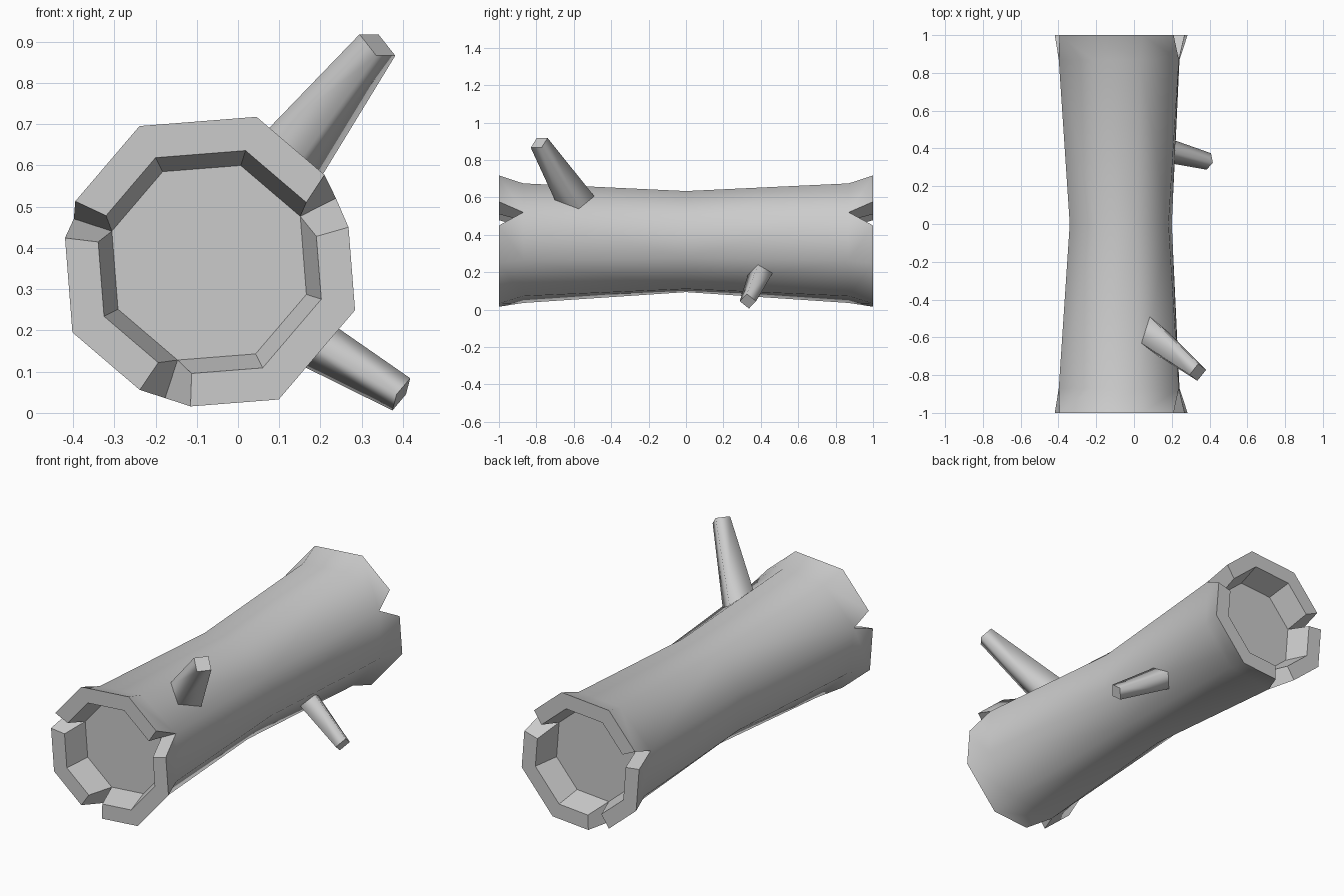
import bpy, bmesh
from math import cos, sin, radians
from mathutils import Vector

cube = bpy.data.objects.get("Cube")
if cube:
    bpy.data.objects.remove(cube)

bark = bpy.data.materials.new("grey_bark")
bark.use_nodes = True
GREY = (0.6, 0.6, 0.6, 1)
bark.diffuse_color = GREY
bark.node_tree.nodes["Principled BSDF"].inputs["Base Color"].default_value = GREY


def finish(name, bm):
    """Turn a bmesh into an object, sharp wherever a flat face meets another."""
    bmesh.ops.recalc_face_normals(bm, faces=bm.faces)
    for e in bm.edges:
        e.smooth = all(f.smooth for f in e.link_faces)
    me = bpy.data.meshes.new(name)
    bm.to_mesh(me)
    bm.free()
    me.materials.append(bark)
    ob = bpy.data.objects.new(name, me)
    bpy.context.collection.objects.link(ob)
    return ob


SIDES = 8
CENTRE = Vector((-0.07, 0, 0.364))
# Split corners: corner -> ((outer, inner) gap before it, (outer, inner) gap after it)
NOTCHES = {
    0: ((0.083, 0.066), (0.068, 0.025)),
    3: ((0.045, 0.034), (0.055, 0.038)),
    5: ((0.07, 0.046), (0.07, 0.046)),
}


def corner(i, radius, y):
    a = radians(27 + 45 * i)
    return CENTRE + Vector((radius * cos(a), y, radius * sin(a)))


def log():
    bm = bmesh.new()

    def face(*verts, smooth=False):
        bm.faces.new(verts).smooth = smooth

    waist = [bm.verts.new(corner(i, 0.284, 0)) for i in range(SIDES)]
    for s in (-1, 1):
        collar = [bm.verts.new(corner(i, 0.345 if i in NOTCHES else 0.327, s * 0.87))
                  for i in range(SIDES)]
        floor = [bm.verts.new(corner(i, 0.248, s * 0.87)) for i in range(SIDES)]

        # Rim vertices: one pair per plain corner, two pairs per split corner
        before, after = [], []
        for i in range(SIDES):
            pairs = []
            for side, step in enumerate((-1, 1)):
                if i not in NOTCHES and side == 1:
                    pairs.append(pairs[0])
                    continue
                pair = []
                for k, radius in enumerate((0.372, 0.286)):
                    p = corner(i, radius, s)
                    if i in NOTCHES:
                        along = (corner(i + step, radius, s) - p).normalized()
                        p += along * NOTCHES[i][side][k]
                    pair.append(bm.verts.new(p))
                pairs.append(pair)
            before.append(pairs[0])
            after.append(pairs[1])

        for i in range(SIDES):
            j = (i + 1) % SIDES
            (o1, i1), (o2, i2) = after[i], before[j]
            face(waist[i], waist[j], collar[j], collar[i], smooth=True)
            face(collar[i], collar[j], o2, o1, smooth=True)
            face(o1, o2, i2, i1)
            face(i1, i2, floor[j], floor[i])
            if i in NOTCHES:
                for outer, inner in (before[i], after[i]):
                    face(outer, inner, floor[i], collar[i])
        face(*floor)
    return finish("log", bm)


def branch(name, tip, base, tip_radius, base_radius, turn):
    """Tapered four-sided stub; turn rotates its square section."""
    tip, base = Vector(tip), Vector(base)
    axis = (tip - base).normalized()
    u = Vector((0, 0, 1)).cross(axis).normalized()
    v = axis.cross(u)
    bm = bmesh.new()
    rings = []
    for centre, radius in ((base, base_radius), (tip, tip_radius)):
        angles = [radians(turn + 90 * k) for k in range(4)]
        rings.append([bm.verts.new(centre + radius * (u * cos(a) + v * sin(a)))
                      for a in angles])
    for k in range(4):
        n = (k + 1) % 4
        bm.faces.new((rings[0][k], rings[0][n], rings[1][n], rings[1][k])).smooth = True
    for ring in rings:
        bm.faces.new(ring)
    return finish(name, bm)


log()
branch("upper_branch", (0.338, -0.785, 0.892), (0.07, -0.571, 0.546), 0.052, 0.102, 45)
branch("lower_branch", (0.396, 0.331, 0.045), (0.13, 0.401, 0.202), 0.045, 0.068, 0)
